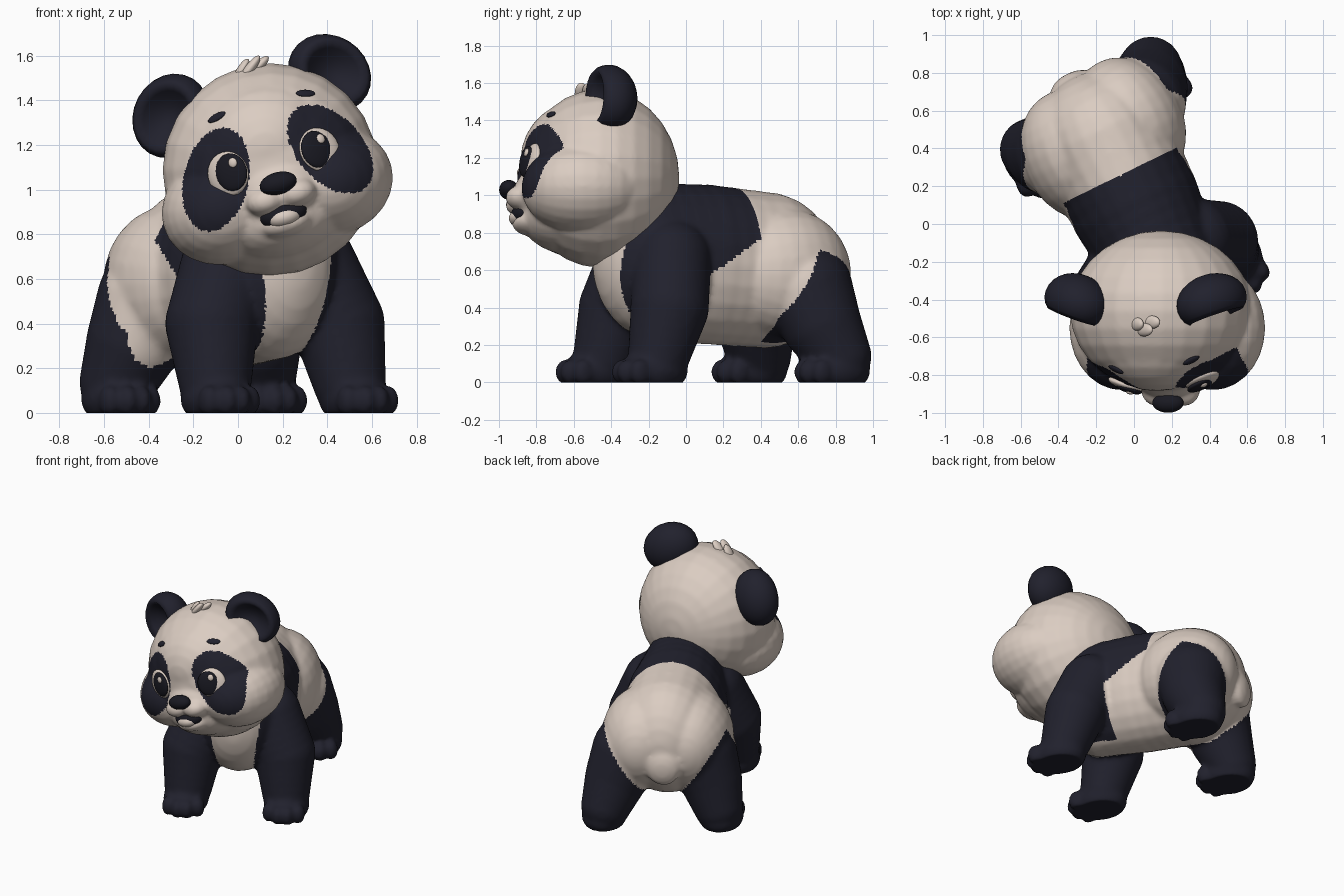
import bpy, math
from mathutils import Matrix, Vector
from mathutils.bvhtree import BVHTree

if "Cube" in bpy.data.objects:
    bpy.data.objects.remove(bpy.data.objects["Cube"])


def material(name, rgb):
    m = bpy.data.materials.new(name)
    m.diffuse_color = (*rgb, 1)
    m.use_nodes = True
    m.node_tree.nodes["Principled BSDF"].inputs["Base Color"].default_value = m.diffuse_color
    return m


CREAM = material("cream fur", (0.71, 0.61, 0.54))
DARK = material("charcoal fur", (0.015, 0.015, 0.026))
NOSE = material("nose black", (0.010, 0.010, 0.016))

# Body is turned about z; head is rolled to one side
BODY = Matrix.Translation((0.045, 0.022, 0)) @ Matrix.Rotation(math.radians(26), 4, 'Z')
HEAD = Matrix.Translation((0.145, -0.46, 1.09)) @ Matrix.Rotation(math.radians(-15), 4, 'Y')

# Unit ball with poles on y, used for every part
SEG, RING = 24, 14
BALL_V = [Vector((0, -1, 0))]
for i in range(1, RING):
    for j in range(SEG):
        a, b = math.pi * i / RING, 2 * math.pi * j / SEG
        BALL_V.append(Vector((math.sin(a) * math.cos(b), -math.cos(a), math.sin(a) * math.sin(b))))
BALL_V.append(Vector((0, 1, 0)))
BALL_F = []
for j in range(SEG):
    k = (j + 1) % SEG
    BALL_F.append((0, 1 + j, 1 + k))
    for i in range(RING - 2):
        o = 1 + i * SEG
        BALL_F.append((o + j, o + SEG + j, o + SEG + k, o + k))
    o = 1 + (RING - 2) * SEG
    BALL_F.append((o + j, len(BALL_V) - 1, o + k))


def blob(parts, c, r, rot=Matrix.Identity(4)):
    parts.append(Matrix.Translation(c) @ rot @ Matrix.Diagonal((*r, 1)))


def chain(parts, pts, steps=4):
    """Ellipsoids blended along (centre, radii) stations."""
    for (c0, r0), (c1, r1) in zip(pts, pts[1:]):
        for i in range(steps + 1):
            t = i / steps
            blob(parts, Vector(c0).lerp(Vector(c1), t), Vector(r0).lerp(Vector(r1), t))


def limb(parts, pts):
    chain(parts, [(p[:3], (p[3],) * 3) for p in pts], 5)


def finish(name, parts, matrix, mats, ball=BALL_V):
    verts, faces = [], []
    for m in parts:
        o = len(verts)
        verts += [m @ v for v in ball]
        faces += [tuple(i + o for i in f) for f in BALL_F]
    me = bpy.data.meshes.new(name)
    me.from_pydata(verts, [], faces)
    ob = bpy.data.objects.new(name, me)
    bpy.context.collection.objects.link(ob)
    ob.matrix_world = matrix
    for m in mats:
        me.materials.append(m)
    me.shade_smooth()
    return ob


def fuse(name, parts, matrix, voxel, rule, floor=None):
    """Merge overlapping blobs to one skin and colour faces by a rule."""
    ob = finish(name, parts, matrix, [])
    rm = ob.modifiers.new("skin", 'REMESH')
    rm.mode = 'VOXEL'
    rm.voxel_size = voxel
    sm = ob.modifiers.new("soften", 'SMOOTH')
    sm.factor, sm.iterations = 0.5, 8
    dg = bpy.context.evaluated_depsgraph_get()
    me = bpy.data.meshes.new_from_object(ob.evaluated_get(dg))
    ob.modifiers.clear()
    ob.data = me
    me.materials.clear()
    me.materials.append(CREAM)
    me.materials.append(DARK)
    if floor is not None:
        for v in me.vertices:
            if v.co.z < floor:
                v.co.z = floor
    me.polygons.foreach_set("material_index", [int(rule(p.center)) for p in me.polygons])
    me.shade_smooth()
    return ob


# ---- Body: torso, neck, hips, tail, four legs with toes
parts = []
chain(parts, [((0, 0.44, 0.60), (0.36, 0.40, 0.42)), ((0, 0.10, 0.63), (0.35, 0.40, 0.43)),
              ((0, -0.21, 0.65), (0.31, 0.34, 0.42))])
blob(parts, (-0.05, -0.36, 0.90), (0.26, 0.26, 0.26))
blob(parts, (-0.02, 0.81, 0.50), (0.12, 0.06, 0.13))


def foot(x, y):
    blob(parts, (x, y, 0.06), (0.155, 0.19, 0.12))
    for i in (-1.5, -0.5, 0.5, 1.5):
        blob(parts, (x + i * 0.068, y - 0.175 + 0.02 * i * i, 0.055), (0.045, 0.06, 0.07))


for s in (-1, 1):
    limb(parts, [(s * 0.20, -0.21, 0.66, 0.215), (s * 0.315, -0.275, 0.40, 0.21),
                 (s * 0.335, -0.35, 0.14, 0.165)])
    foot(s * 0.345, -0.385)
    dx, dy = (0.03, 0.11) if s > 0 else (-0.005, 0)
    blob(parts, (s * 0.16, 0.46 + dy * 0.3, 0.58), (0.29, 0.36, 0.35))
    limb(parts, [(s * 0.225 + dx, 0.51 + dy * 0.5, 0.50, 0.25), (s * 0.30 + dx, 0.54 + dy * 0.7, 0.32, 0.215),
                 (s * 0.36 + dx, 0.59 + dy, 0.14, 0.17)])
    foot(s * 0.375 + dx, 0.56 + dy)


def body_dark(c):
    ax, y, z = abs(c.x), c.y, c.z
    edge = -0.05 + 0.31 * min(1, max(0, (z - 0.57) / 0.20))   # rear edge of shoulder band
    chest = z < 0.8 and ax < 0.10 + 0.16 * max(0, z - 0.2)
    hind = ((y > 0.36 or (z < 0.14 and y > 0.2)) and ax > 0.12
            and z < min(0.35 + (y - 0.36) * 1.75, 0.3 + (ax - 0.15) * 1.5))
    return (y < edge and not chest) or hind


fuse("body", parts, BODY, 0.016, body_dark, 0.0)

# ---- Head: skull, forehead, jaw, cheeks, muzzle, lower lip
parts = []
blob(parts, (0, 0, 0), (0.485, 0.425, 0.478))
blob(parts, (0, -0.10, 0.10), (0.36, 0.325, 0.32))
blob(parts, (0, -0.14, -0.21), (0.30, 0.285, 0.20))
blob(parts, (0.012, -0.33, -0.11), (0.20, 0.14, 0.15))
blob(parts, (0.005, -0.36, -0.25), (0.12, 0.11, 0.065))
for s in (-1, 1):
    blob(parts, (s * 0.25, -0.09, -0.12), (0.28, 0.33, 0.245))
    blob(parts, (s * 0.072 + 0.015, -0.42, -0.13), (0.088, 0.085, 0.065))


def eye_patch(c):
    u, w = abs(c.x - 0.018) - 0.265, c.z - 0.02
    a, b = u * 0.47 - w * 0.88, u * 0.88 + w * 0.47
    return c.y < -0.1 and (a / 0.235) ** 2 + (b / 0.145) ** 2 < 1


head = fuse("head", parts, HEAD, 0.013, eye_patch)
tree = BVHTree.FromPolygons([v.co.copy() for v in head.data.vertices],
                            [tuple(p.vertices) for p in head.data.polygons])


def on_face(name, x, z, r, lift, mat, roll=0):
    """Flat ellipsoid laid on the face surface at (x, z)."""
    loc, nor, _, _ = tree.ray_cast(Vector((x, -2, z)), Vector((0, 1, 0)))
    rot = (-nor).to_track_quat('Y', 'Z').to_matrix().to_4x4() @ Matrix.Rotation(roll, 4, 'Y')
    plate = []
    blob(plate, loc + nor * lift, r, rot)
    finish(name, plate, HEAD, [mat])


# ---- Eyes and brows
for s, side in ((-1, "left"), (1, "right")):
    ex = s * 0.212 + 0.024
    px = ex - s * 0.021
    on_face(side + "_eyeball", ex, 0.03, (0.096, 0.030, 0.102), 0, CREAM)
    on_face(side + "_pupil", px, 0.033, (0.074, 0.022, 0.085), 0.018, NOSE)
    on_face(side + "_eye_glint", px + 0.022, 0.07, (0.02, 0.010, 0.022), 0.036, CREAM)
    on_face(side + "_brow", s * 0.205 + 0.035, 0.288, (0.047, 0.010, 0.02), 0.003, DARK,
            s * math.radians(15))

# ---- Nose, mouth and tongue
for name, c, r, mat in (("nose", (0.018, -0.487, -0.068), (0.085, 0.052, 0.050), NOSE),
                        ("mouth", (0.005, -0.405, -0.208), (0.108, 0.072, 0.062), NOSE),
                        ("tongue", (0.005, -0.425, -0.222), (0.078, 0.062, 0.046), CREAM)):
    parts = []
    blob(parts, c, r)
    finish(name, parts, HEAD, [mat])

# ---- Ears: thick discs with a hollow front, turned outward
bowl = []
for v in BALL_V:
    rr = math.hypot(v.x, v.z)
    push = 1.0 * (1 - (rr / 0.8) ** 2) if v.y < 0 and rr < 0.8 else 0
    bowl.append(v + Vector((0, push, 0)))
for s, side in ((-1, "left"), (1, "right")):
    parts = []
    blob(parts, (s * 0.368, 0.05, 0.348), (0.197, 0.145, 0.17),
         Matrix.Rotation(s * math.radians(20), 4, 'Z') @ Matrix.Rotation(s * math.radians(45), 4, 'Y'))
    finish(side + "_ear", parts, HEAD, [DARK], bowl)

# ---- Tuft of hair on the crown
parts = []
for x, y, lean, h in ((-0.01, -0.07, 45, 0.06), (0.03, -0.10, 52, 0.07), (0.07, -0.06, 60, 0.06)):
    blob(parts, (x, y, 0.462), (0.022, 0.035, h), Matrix.Rotation(math.radians(lean), 4, 'Y'))
finish("hair_tuft", parts, HEAD, [CREAM])
